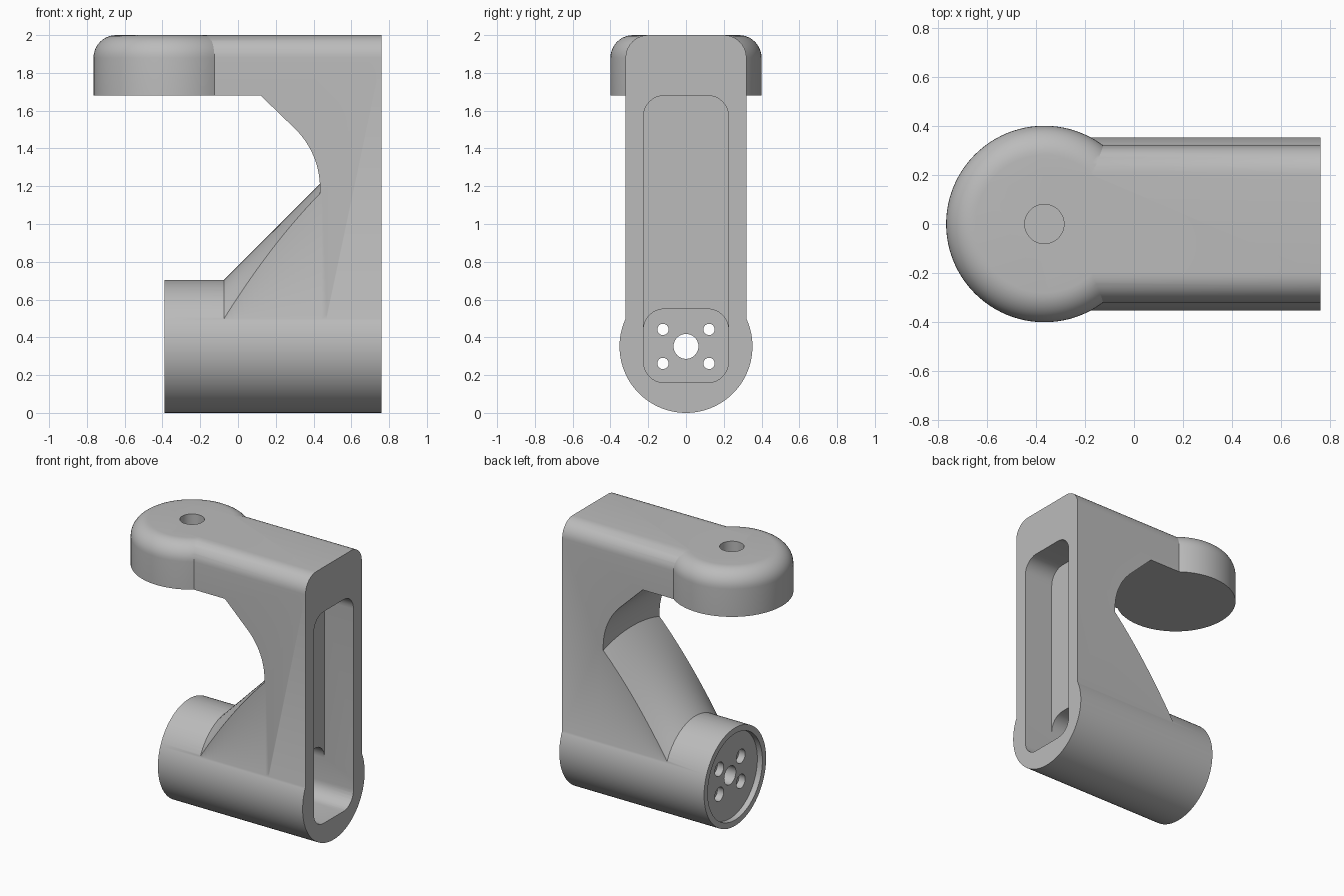
import bpy, bmesh, math
from math import sin, cos, pi, sqrt

if "Cube" in bpy.data.objects:
    bpy.data.objects.remove(bpy.data.objects["Cube"])

grey = bpy.data.materials.new("light_grey")
grey.use_nodes = True
colour = (0.5, 0.5, 0.5, 1)
grey.diffuse_color = colour
grey.node_tree.nodes["Principled BSDF"].inputs["Base Color"].default_value = colour


def arc(cx, cy, r, start, end, steps):
    return [(cx + r * cos(start + (end - start) * i / steps),
             cy + r * sin(start + (end - start) * i / steps)) for i in range(steps + 1)]


def circle(cx, cy, r, steps=96):
    return arc(cx, cy, r, 0, 2 * pi, steps)[:-1]


def rounded_rect(x0, x1, y0, y1, r):
    pts = []
    for i, (cx, cy) in enumerate([(x1 - r, y1 - r), (x0 + r, y1 - r),
                                  (x0 + r, y0 + r), (x1 - r, y0 + r)]):
        pts += arc(cx, cy, r, i * pi / 2, (i + 1) * pi / 2, 8)
    return pts


def place(axis, p, d):
    return {"x": (d, p[0], p[1]), "y": (p[0], d, p[1]), "z": (p[0], p[1], d)}[axis]


def loft(name, sections, bevel_rule=None, radius=0.12):
    """Skin equal-length rings, cap the ends and optionally round chosen edges."""
    bm = bmesh.new()
    rings = [[bm.verts.new(p) for p in s] for s in sections]
    n = len(rings[0])
    for a, b in zip(rings, rings[1:]):
        for i in range(n):
            j = (i + 1) % n
            bm.faces.new((a[i], a[j], b[j], b[i]))
    bm.faces.new(rings[0])
    bm.faces.new(rings[-1])
    bmesh.ops.recalc_face_normals(bm, faces=bm.faces)
    if bevel_rule:
        edges = [e for e in bm.edges if bevel_rule(e)]
        bmesh.ops.bevel(bm, geom=edges, offset=radius, segments=10, profile=0.5,
                        affect="EDGES", clamp_overlap=False)
    mesh = bpy.data.meshes.new(name)
    bm.to_mesh(mesh)
    bm.free()
    mesh.materials.append(grey)
    ob = bpy.data.objects.new(name, mesh)
    bpy.context.collection.objects.link(ob)
    return ob


def prism(name, pts, axis, d0, d1, bevel_rule=None):
    return loft(name, [[place(axis, p, d) for p in pts] for d in (d0, d1)], bevel_rule)


def combine(target, other, operation):
    mod = target.modifiers.new(other.name, "BOOLEAN")
    mod.operation, mod.solver, mod.object = operation, "EXACT", other
    bpy.context.view_layer.objects.active = target
    bpy.ops.object.modifier_apply(modifier=mod.name)
    bpy.data.objects.remove(other)


BACK, HALF, R, TOP, UNDER = 0.76, 0.32, 0.352, 2.0, 1.68
HEAD_X, THROAT = -0.365, 0.434

# Upright and overhanging arm, with rounded long top edges
outline = [(HEAD_X, TOP), (HEAD_X, UNDER), (0.12, UNDER)]
outline += arc(THROAT - 0.44, 1.19, 0.44, pi / 4, 0, 14)
outline += [(THROAT, R), (BACK, R), (BACK, TOP)]


def long_top_edge(e):
    a, b = (v.co for v in e.verts)
    return a.z > 1.99 and b.z > 1.99 and abs(a.y - b.y) < 0.01


bracket = prism("bracket_body", outline, "y", -HALF, HALF, long_top_edge)

# Round head with a domed rim
head = prism("head", circle(HEAD_X, 0, 0.4), "z", UNDER, TOP,
             lambda e: all(v.co.z > 1.99 for v in e.verts))

# Horizontal barrel
barrel = prism("barrel", circle(0, R, R), "x", -0.39, BACK)

# Sloping gusset whose crowned top flattens towards the upright
sections = []
x_start, x_end, steps = -0.074, 0.47, 20
for i in range(steps + 1):
    t = i / steps
    x = x_start + (x_end - x_start) * t
    crown = 2 * R + x - x_start
    drop = 0.05 + 0.155 * (1 - t) ** 2.1
    r = (drop * drop + HALF * HALF) / (2 * drop)
    ring = [(x, -HALF, R), (x, HALF, R)]
    for k in range(25):
        y = HALF * cos(pi * k / 24)
        ring.append((x, y, crown - r + sqrt(r * r - y * y)))
    sections.append(ring)
gusset = loft("gusset", sections)

for part in (gusset, barrel, head):
    combine(bracket, part, "UNION")

# Pocket in the back of the upright, and the tunnel along the barrel
cutters = [
    prism("upright_pocket", rounded_rect(-0.225, 0.225, 0.16, UNDER, 0.11), "x", 0.53, 0.9),
    prism("barrel_tunnel", rounded_rect(-0.225, 0.225, 0.16, 0.55, 0.11), "x", -0.22, 0.85),
    prism("end_recess", circle(0, R, 0.31), "x", -0.5, -0.35),
    prism("axle_hole", circle(0, R, 0.066, 40), "x", -0.45, 0),
    prism("head_hole", circle(HEAD_X, 0, 0.08, 48), "z", 1.8, 2.1),
]
# Four counterbored screw holes in the end plate
for sy in (-1, 1):
    for sz in (-1, 1):
        y, z = sy * 0.122, R + sz * 0.09
        cutters.append(prism("screw_hole", circle(y, z, 0.03, 24), "x", -0.45, 0))
        cutters.append(prism("screw_counterbore", circle(y, z, 0.05, 24), "x", -0.45, -0.3))
for cutter in cutters:
    combine(bracket, cutter, "DIFFERENCE")

# Smooth curved faces, keep sharp edges
bpy.ops.object.select_all(action="DESELECT")
bracket.select_set(True)
bpy.context.view_layer.objects.active = bracket
bpy.ops.object.shade_smooth_by_angle(angle=math.radians(25))
